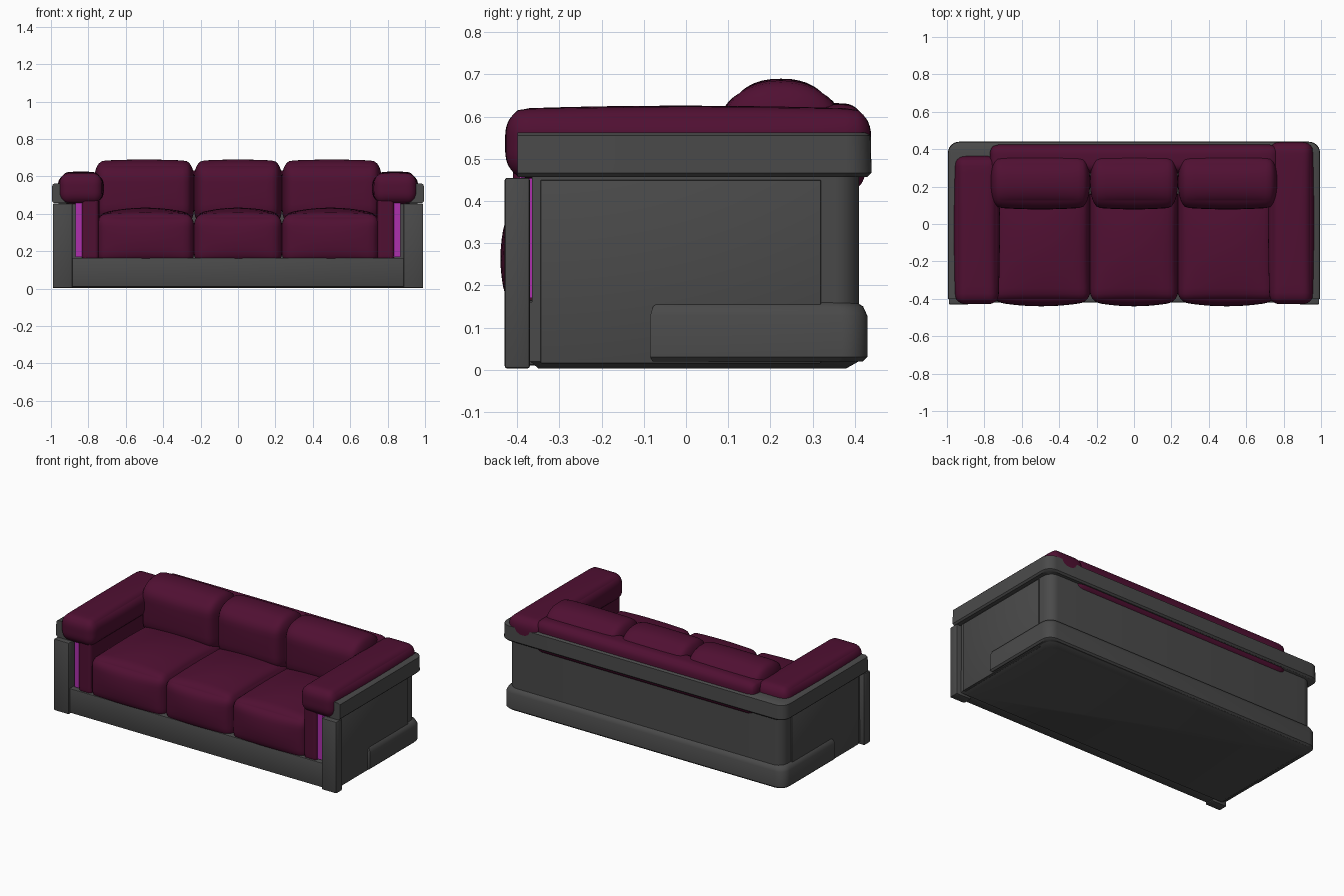
import bpy, bmesh, math
from mathutils import Vector

if "Cube" in bpy.data.objects:
    bpy.data.objects.remove(bpy.data.objects["Cube"])


def material(name, rgb):
    m = bpy.data.materials.new(name)
    m.diffuse_color = (*rgb, 1)
    m.use_nodes = True
    m.node_tree.nodes["Principled BSDF"].inputs["Base Color"].default_value = m.diffuse_color
    return m


MAROON = material("maroon fabric", (0.08, 0.005, 0.032))
GREY = material("dark grey shell", (0.068, 0.068, 0.068))
MAGENTA = material("magenta trim", (0.42, 0.03, 0.42))


def finish(name, bm, mat, angle=40):
    bmesh.ops.recalc_face_normals(bm, faces=bm.faces)
    me = bpy.data.meshes.new(name)
    bm.to_mesh(me)
    bm.free()
    me.materials.append(mat)
    ob = bpy.data.objects.new(name, me)
    bpy.context.collection.objects.link(ob)
    bpy.context.view_layer.objects.active = ob
    ob.select_set(True)
    bpy.ops.object.shade_smooth_by_angle(angle=math.radians(angle))
    ob.select_set(False)
    return ob


def box(name, lo, hi, mat, bevel=0.0):
    bm = bmesh.new()
    bmesh.ops.create_cube(bm, size=1)
    for v in bm.verts:
        v.co = [l + (h - l) * (c + 0.5) for l, h, c in zip(lo, hi, v.co)]
    if bevel:
        bmesh.ops.bevel(bm, geom=bm.edges[:], offset=bevel, segments=2,
                        profile=0.5, affect='EDGES')
    return finish(name, bm, mat)


def cushion(name, lo, hi, r, puff):
    """Rounded box with per-axis edge radii and puffed-out faces."""
    bm = bmesh.new()
    bmesh.ops.create_cube(bm, size=2)
    bmesh.ops.subdivide_edges(bm, edges=bm.edges[:], cuts=17, use_grid_fill=True)
    lo, hi = Vector(lo), Vector(hi)
    mid, half = (lo + hi) / 2, (hi - lo) / 2
    for v in bm.verts:
        t = [math.sin(c * math.pi / 2) for c in v.co]
        p = [t[a] * half[a] for a in range(3)]
        core = [max(r[a] - half[a], min(half[a] - r[a], p[a])) for a in range(3)]
        d = Vector([(p[a] - core[a]) / r[a] for a in range(3)])
        if d.length > 1e-6:
            d.normalize()
        for a in range(3):
            b, c = (a + 1) % 3, (a + 2) % 3
            swell = puff[a] * t[a] * (1 - t[b] ** 2) * (1 - t[c] ** 2)
            v.co[a] = mid[a] + core[a] + d[a] * r[a] + swell
    return finish(name, bm, MAROON, 60)


def outline(hx, y0, y1, r, wall):
    """Plan with rounded back corners; a U when wall is given."""
    pts = [(hx, y0)]
    for side, start in ((1, 0), (-1, 90)):
        for i in range(7):
            a = math.radians(start + 15 * i)
            pts.append((side * (hx - r) + r * math.cos(a), y1 - r + r * math.sin(a)))
    pts.append((-hx, y0))
    if wall:
        w = hx - wall
        pts += [(-w, y0), (-w, y1 - wall), (w, y1 - wall), (w, y0)]
    return pts


def loft(name, layers, wall=None):
    """Stack outlines given as (half width, front y, back y, corner radius, z)."""
    bm = bmesh.new()
    rings = [[bm.verts.new((x, y, z)) for x, y in outline(hx, y0, y1, r, wall)]
             for hx, y0, y1, r, z in layers]
    n = len(rings[0])
    for a, b in zip(rings, rings[1:]):
        for i in range(n):
            j = (i + 1) % n
            bm.faces.new((a[i], a[j], b[j], b[i]))
    bm.faces.new(rings[0][::-1])
    bm.faces.new(rings[-1])
    return finish(name, bm, GREY)


# Shell: base, walls, wrap-around plinth and top rail
loft("base", [(0.93, -0.35, 0.38, 0.05, 0.003), (0.96, -0.37, 0.41, 0.06, 0.02),
              (0.96, -0.37, 0.41, 0.06, 0.16)])
loft("walls", [(0.96, -0.365, 0.41, 0.06, 0.155), (0.96, -0.365, 0.41, 0.06, 0.46)], 0.13)
loft("plinth", [(0.975, -0.08, 0.42, 0.06, 0.02), (0.985, -0.085, 0.43, 0.06, 0.03),
                (0.985, -0.085, 0.43, 0.06, 0.128), (0.975, -0.078, 0.42, 0.06, 0.15),
                (0.955, -0.06, 0.40, 0.06, 0.162)], 0.1)
loft("top_rail", [(0.985, -0.40, 0.43, 0.06, 0.457), (0.995, -0.40, 0.44, 0.06, 0.467),
                  (0.993, -0.40, 0.438, 0.06, 0.555), (0.98, -0.40, 0.425, 0.05, 0.563)], 0.09)
box("front_panel", (-0.89, -0.42, 0.01), (0.89, -0.34, 0.165), GREY, 0.006)

# Arms, mirrored; the right pad reaches further back
for s, side in ((-1, "left"), (1, "right")):
    def span(a, b):
        return sorted((s * a, s * b))
    x0, x1 = span(0.885, 0.99)
    box(side + "_front_post", (x0, -0.43, 0.003), (x1, -0.37, 0.455), GREY, 0.006)
    x0, x1 = span(0.95, 0.968)
    box(side + "_side_panel", (x0, -0.345, 0.015), (x1, 0.32, 0.45), GREY, 0.003)
    x0, x1 = span(0.83, 0.868)
    box(side + "_trim", (x0, -0.395, 0.17), (x1, -0.36, 0.46), MAGENTA)
    x0, x1 = span(0.725, 0.955)
    cushion(side + "_arm_pad", (x0, -0.425, 0.455), (x1, 0.36 if s < 0 else 0.435, 0.618),
            (0.05, 0.04, 0.06), (0.008, 0.004, 0.008))
    x0, x1 = span(0.745, 0.835)
    cushion(side + "_arm_inner", (x0, -0.41, 0.15), (x1, 0.35, 0.56),
            (0.02, 0.02, 0.02), (0.006, 0, 0))

# Three seat and back cushions
edges = (-0.755, -0.235, 0.235, 0.755)
for i, word in enumerate(("left", "middle", "right")):
    a, b = edges[i], edges[i + 1]
    cushion(word + "_seat", (a, -0.415, 0.13), (b, 0.2, 0.398),
            (0.05, 0.05, 0.06), (0, 0.025, 0.035))
    cushion(word + "_back_cushion", (a - 0.012 * (i == 0), 0.09, 0.34),
            (b + 0.012 * (i == 2), 0.36, 0.682),
            (0.05, 0.125, 0.09), (0, 0.012, 0.008))

# Roll behind the back cushions
cushion("back_roll", (-0.77, 0.27, 0.42), (0.77, 0.425, 0.628), (0.04, 0.05, 0.05), (0, 0, 0.004))
